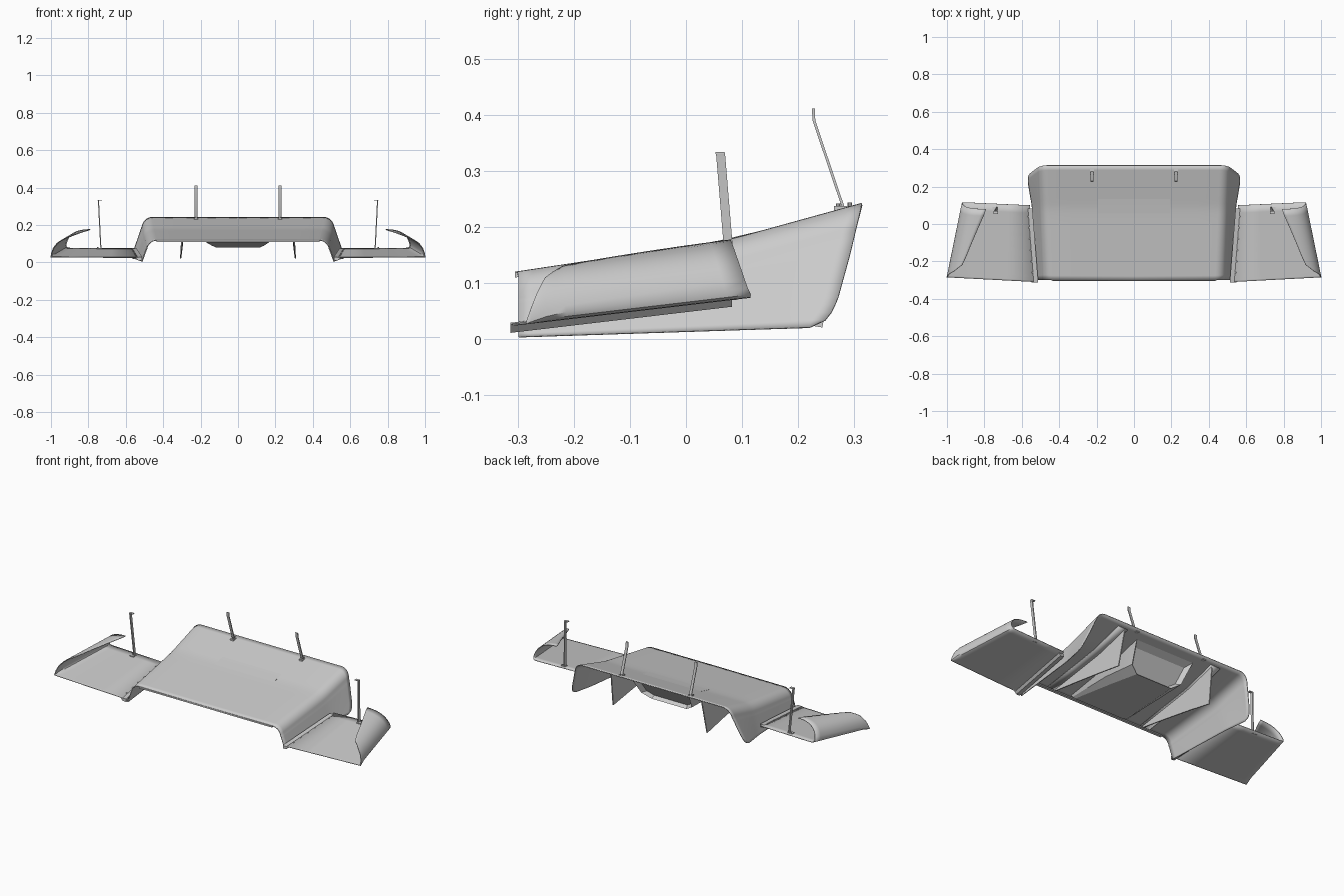
import bpy, bmesh, math
from mathutils import Vector

if "Cube" in bpy.data.objects:
    bpy.data.objects.remove(bpy.data.objects["Cube"])


def interp(v, pts):
    """Piecewise-linear lookup."""
    if v <= pts[0][0]:
        return pts[0][1]
    for (a, fa), (b, fb) in zip(pts, pts[1:]):
        if v <= b:
            return fa + (fb - fa) * (v - a) / (b - a)
    return pts[-1][1]


def finish(name, bm, thick=0, mirror=True, angle=35):
    bmesh.ops.recalc_face_normals(bm, faces=bm.faces)
    me = bpy.data.meshes.new(name)
    bm.to_mesh(me)
    bm.free()
    ob = bpy.data.objects.new(name, me)
    bpy.context.collection.objects.link(ob)
    if mirror:
        m = ob.modifiers.new("Mirror", 'MIRROR')
        m.merge_threshold = 0.0005
    if thick:
        s = ob.modifiers.new("Solidify", 'SOLIDIFY')
        s.thickness, s.offset = thick, 0
    bpy.ops.object.select_all(action='DESELECT')
    ob.select_set(True)
    bpy.context.view_layer.objects.active = ob
    bpy.ops.object.shade_smooth_by_angle(angle=math.radians(angle))
    return ob


def loft(rows, closed=False):
    """Bridge point rows; closed rows become capped solids."""
    bm = bmesh.new()
    vs = [[bm.verts.new(p) for p in r] for r in rows]
    n = len(vs[0])
    for a, b in zip(vs, vs[1:]):
        for i in range(n if closed else n - 1):
            j = (i + 1) % n
            bm.faces.new((a[i], a[j], b[j], b[i]))
    if closed:
        bm.faces.new(vs[0])
        bm.faces.new(vs[-1])
    return bm


# Main diffuser shell: arched section lofted front to back, with trimmed rear wall
def top(y):
    return interp(y, [(-.305, .118), (.04, .170), (.09, .179), (.315, .241)])


def section(y, k):
    t = interp(y, [(-.3, .488), (.3, .513)])
    w = interp(y, [(-.3, .513), (.1, .545), (.27, .574)])
    zt, zb, r = top(y), interp(y, [(-.3, .004), (.22, .021)]), .055
    if k <= 4:
        return (t - r) * k / 4, zt
    if k <= 12:
        a = math.radians(90 - 80 * (k - 4) / 8)
        return t - r + r * math.cos(a), zt - r + r * math.sin(a)
    f = (k - 12) / 12
    z0 = zt - r + r * math.sin(math.radians(10))
    return t + (w - t) * f, z0 + (zb - z0) * f


def rear_y(k):
    y = .3
    for _ in range(12):
        y = interp(section(y, k)[1], [(.021, .22), (.026, .24), (.042, .256),
                                      (.07, .27), (.15, .292), (.242, .314)])
    return y


rears = [rear_y(k) for k in range(25)]
rows = []
for i in range(25):
    row = []
    for k in range(25):
        y0 = -.304 + .006 * min(k, 8) / 8
        y = y0 + (rears[k] - y0) * i / 24
        x, z = section(y, k)
        row.append((x, y, z))
    rows.append(row)
finish("diffuser_shell", loft(rows), .005)

# Front lip folded down under the shell edge
finish("front_lip", loft([[(x, -.305, .119), (x, -.291, .121), (x, -.291, .112), (x, -.305, .110)]
                          for x in (0, .435)], True))


# Side wings: flat plate that curls up and over at the outer edge
def plate_z(y):
    return .027 + .118 * (y + .3)


rows = []
for s in [0, .02, .05, .09, .13, .18, .3, .45, .6, .75, .9, 1]:
    y = -.285 + .4 * s
    xo, xi, z = 1 - .08 * s, .525 + .032 * s, plate_z(y)
    yi = -.31 + .41 * s
    tm = interp(y, [(-.285, .01), (-.25, .5), (-.21, .74), (.1, 1)])
    h = min(1, tm * 2)
    row = []
    for f in (0, .35, .7, 1):
        row.append((xi + (xo - .035 * h - xi) * f, yi + (y - yi) * f, plate_z(yi + (y - yi) * f)))
    row.append((xo - .014 * h, y, z + .001 * h))
    row.append((xo - .004 * h, y, z + .005 * h))
    for j in range(1, 13):
        t = tm * j / 12
        u, v = .13 * t * t, .1 * (1 - (1 - t) ** 2)
        row.append((xo - u, y - .035 * s * v / .1, z + max(v, .005 * h)))
    rows.append(row)
finish("side_wing", loft(rows), .004)

# Mounting rail under the inner edge of each wing
rows = []
for y, xi in ((-.313, .512), (.082, .543)):
    z = plate_z(y)
    rows.append([(xi, y, z - .014), (xi + .022, y, z - .014), (xi + .036, y, z + .001), (xi, y, z + .004)])
finish("wing_rail", loft(rows, True))


# Underside strakes with mounting flanges
def strake(x, t):
    pts = [(-.28, top(-.28)), (-.28, .106), (-.12, .082), (.08, .05), (.243, .021)]
    pts += [(.28, top(.28) - .003)] + [(y, top(y) - .003) for y in (.18, .06, -.08)]
    return [(x + t + (top(y) - z) * .06, y, z) for y, z in pts]


finish("strake", loft([strake(.295, -.003), strake(.295, .003)], True))
finish("strake_flange", loft([[(x, y, top(y) - .006) for x in (.282, .345)]
                              for y in (-.285, -.1, .04, .09, .285)]), .004)

# Central underside fairing with recessed rear window
rows = []
for yb, yt, wb, wm, wt, zb, zm in ((-.28, -.28, .165, .18, .19, .108, .113),
                                   (-.02, 0, .14, .18, .195, .090, .117),
                                   (.16, .25, .115, .165, .19, .079, .11)):
    ym = yb + (yt - yb) * .25
    zt = top(yt) - .002
    rows.append([(-wt, yt, zt), (-wm, ym, zm), (-wb, yb, zb),
                 (wb, yb, zb), (wm, ym, zm), (wt, yt, zt)])
bm = loft(rows, True)
bmesh.ops.recalc_face_normals(bm, faces=bm.faces)
bm.faces.ensure_lookup_table()
rear = bm.faces[-1]
bmesh.ops.inset_region(bm, faces=[rear], thickness=.022, use_even_offset=True)
bmesh.ops.translate(bm, verts=rear.verts, vec=Vector((0, -.03, -.004)))
finish("center_fairing", bm, mirror=False, angle=20)


# Support rods: flat bars along a bent path
def bar(name, path, wx, wy):
    finish(name, loft([[(x - wx, y - wy, z), (x + wx, y - wy, z), (x + wx, y + wy, z),
                        (x - wx, y + wy, z)] for x, y, z in path], True))


bar("rear_rod", [(.225, .282, .230), (.225, .228, .39), (.225, .227, .411)], .008, .0025)
bar("wing_rod", [(.733, .083, .072), (.746, .062, .326), (.747, .061, .333)], .003, .008)
bar("wing_rod_hook", [(.738, .061, .330), (.738, .061, .334)], .012, .008)
bar("wing_rod_foot", [(.742, .078, .070), (.742, .078, .077)], .014, .012)
bar("rear_rod_foot", [(.225, .282, .229), (.225, .282, .238)], .011, .018)


# Bolts on the rod feet and along the wing rails
def bolts(name, places, r, h):
    bm = bmesh.new()
    for p in places:
        g = bmesh.ops.create_cone(bm, cap_ends=True, segments=8, radius1=r, radius2=r, depth=h)
        bmesh.ops.translate(bm, verts=g['verts'], vec=p)
    finish(name, bm)


bolts("rod_bolts", [(.225, .271, .238), (.225, .292, .240), (.749, .085, .078)], .004, .008)
bolts("rail_bolts", [(.545 + .02 * i / 5, -.26 + .06 * i, plate_z(-.26 + .06 * i) + .001)
                     for i in range(6)], .004, .007)
